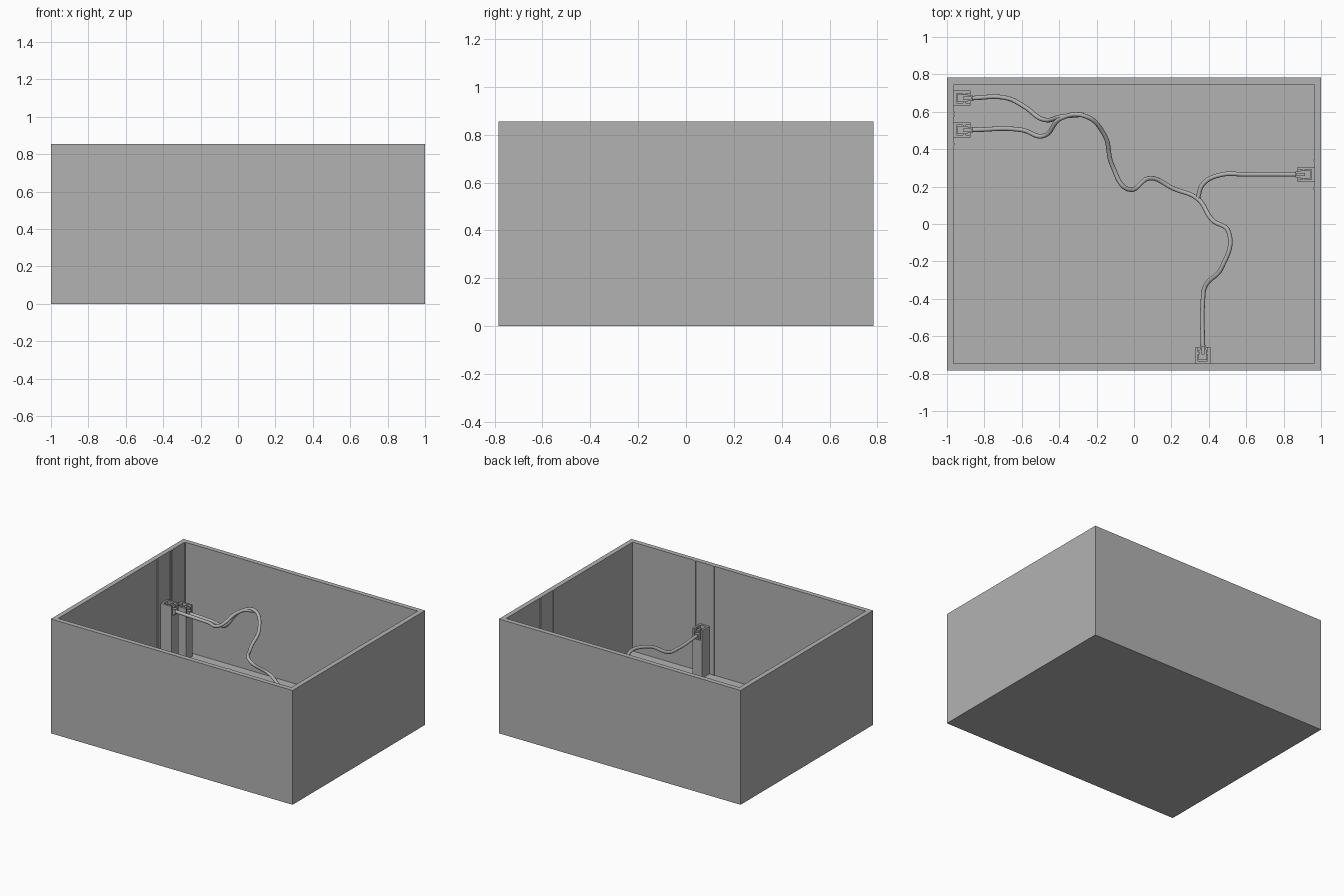
import bpy, bmesh, math
from mathutils import Matrix, Vector

cube = bpy.data.objects.get("Cube")
if cube:
    bpy.data.objects.remove(cube, do_unlink=True)

# Single grey colour
grey = bpy.data.materials.new("plain_grey")
grey.use_nodes = True
colour = (0.45, 0.45, 0.45, 1)
grey.diffuse_color = colour
grey.node_tree.nodes["Principled BSDF"].inputs["Base Color"].default_value = colour

HALF_X, HALF_Y, HEIGHT = 1.0, 0.783, 0.855
WALL, FLOOR = 0.036, 0.04
IN_X, IN_Y = HALF_X - WALL, HALF_Y - WALL


def finish(name, bm, matrix=Matrix()):
    bmesh.ops.recalc_face_normals(bm, faces=bm.faces)
    mesh = bpy.data.meshes.new(name)
    bm.to_mesh(mesh)
    bm.free()
    mesh.materials.append(grey)
    obj = bpy.data.objects.new(name, mesh)
    obj.matrix_world = matrix
    bpy.context.collection.objects.link(obj)
    return obj


def add_box(bm, lo, hi):
    lo, hi = Vector(lo), Vector(hi)
    mat = Matrix.Translation((lo + hi) / 2) @ Matrix.Diagonal((*(hi - lo), 1))
    bmesh.ops.create_cube(bm, size=1, matrix=mat)


# Open box: inset the top face and sink it to the floor
bm = bmesh.new()
add_box(bm, (-HALF_X, -HALF_Y, 0), (HALF_X, HALF_Y, HEIGHT))
top = max(bm.faces, key=lambda f: f.calc_center_median().z)
bmesh.ops.inset_region(bm, faces=[top], thickness=WALL, use_even_offset=True)
sunk = bmesh.ops.extrude_face_region(bm, geom=[top])
for v in sunk["geom"]:
    if isinstance(v, bmesh.types.BMVert):
        v.co.z = FLOOR
bmesh.ops.delete(bm, geom=[f for f in bm.faces if f == top], context="FACES_ONLY")
finish("open_box", bm)


def socket_post(name, x, y, angle, height):
    """Post against a wall; local +x points into the box."""
    place = Matrix.Translation((x, y, 0)) @ Matrix.Rotation(math.radians(angle), 4, "Z")
    depth, half, slot = 0.09, 0.04, height - 0.075
    bm = bmesh.new()
    add_box(bm, (0, -half, FLOOR), (depth, half, slot))
    add_box(bm, (0, -half, slot), (0.014, half, height))
    for s in (-1, 1):
        a, b = sorted((s * 0.026, s * half))
        add_box(bm, (0.014, a, slot), (depth, b, height))
        # small lip narrowing the mouth of the slot
        a, b = sorted((s * 0.018, s * 0.026))
        add_box(bm, (0.05, a, slot), (0.062, b, height - 0.008))
    finish(name + "_post", bm, place)

    # Plug with cable boot and latch
    bm = bmesh.new()
    add_box(bm, (0.02, -0.022, slot), (0.074, 0.022, height - 0.022))
    add_box(bm, (0.074, -0.016, slot + 0.006), (0.1, 0.016, height - 0.03))
    add_box(bm, (0.05, -0.008, height - 0.022), (0.094, 0.008, height - 0.006))
    finish(name + "_plug", bm, place)

    # Thin guide ribs up the wall on both sides
    bm = bmesh.new()
    for s in (-1, 1):
        c = s * 0.076
        add_box(bm, (0, c - 0.005, FLOOR), (0.005, c + 0.005, HEIGHT))
    finish(name + "_guide_ribs", bm, place)


socket_post("left_wall_front", -IN_X, 0.503, 0, 0.505)
socket_post("left_wall_back", -IN_X, 0.673, 0, 0.425)
socket_post("right_wall", IN_X, 0.265, 180, 0.4)
socket_post("front_wall", 0.368, -IN_Y, 90, 0.395)


def cable(name, points):
    curve = bpy.data.curves.new(name, "CURVE")
    curve.dimensions = "3D"
    curve.bevel_depth = 0.012
    curve.bevel_resolution = 3
    curve.resolution_u = 10
    curve.use_fill_caps = True
    spline = curve.splines.new("BEZIER")
    spline.bezier_points.add(len(points) - 1)
    for p, co in zip(spline.bezier_points, points):
        p.co = co
        p.handle_left_type = p.handle_right_type = "AUTO"
    curve.materials.append(grey)
    obj = bpy.data.objects.new(name, curve)
    bpy.context.collection.objects.link(obj)
    bpy.ops.object.select_all(action="DESELECT")
    obj.select_set(True)
    bpy.context.view_layer.objects.active = obj
    bpy.ops.object.convert(target="MESH")
    bpy.ops.object.shade_smooth_by_angle(angle=math.radians(40))


# Main cable and its two branches
cable("main_cable", [
    (-0.88, 0.503, 0.455), (-0.6, 0.503, 0.445), (-0.49, 0.47, 0.46),
    (-0.39, 0.565, 0.555), (-0.27, 0.58, 0.595), (-0.16, 0.48, 0.525),
    (-0.115, 0.31, 0.45), (-0.03, 0.185, 0.43), (0.09, 0.245, 0.34),
    (0.21, 0.19, 0.31), (0.34, 0.135, 0.33), (0.42, 0.02, 0.38),
    (0.505, -0.04, 0.41), (0.465, -0.24, 0.40), (0.38, -0.335, 0.345),
    (0.368, -0.42, 0.34), (0.368, -0.66, 0.35)])
cable("back_branch_cable", [
    (-0.88, 0.673, 0.375), (-0.68, 0.673, 0.365), (-0.59, 0.63, 0.38),
    (-0.49, 0.56, 0.43), (-0.38, 0.575, 0.56), (-0.27, 0.585, 0.588)])
cable("right_branch_cable", [
    (0.34, 0.135, 0.33), (0.37, 0.215, 0.34), (0.46, 0.262, 0.35),
    (0.6, 0.265, 0.35), (0.88, 0.265, 0.35)])
